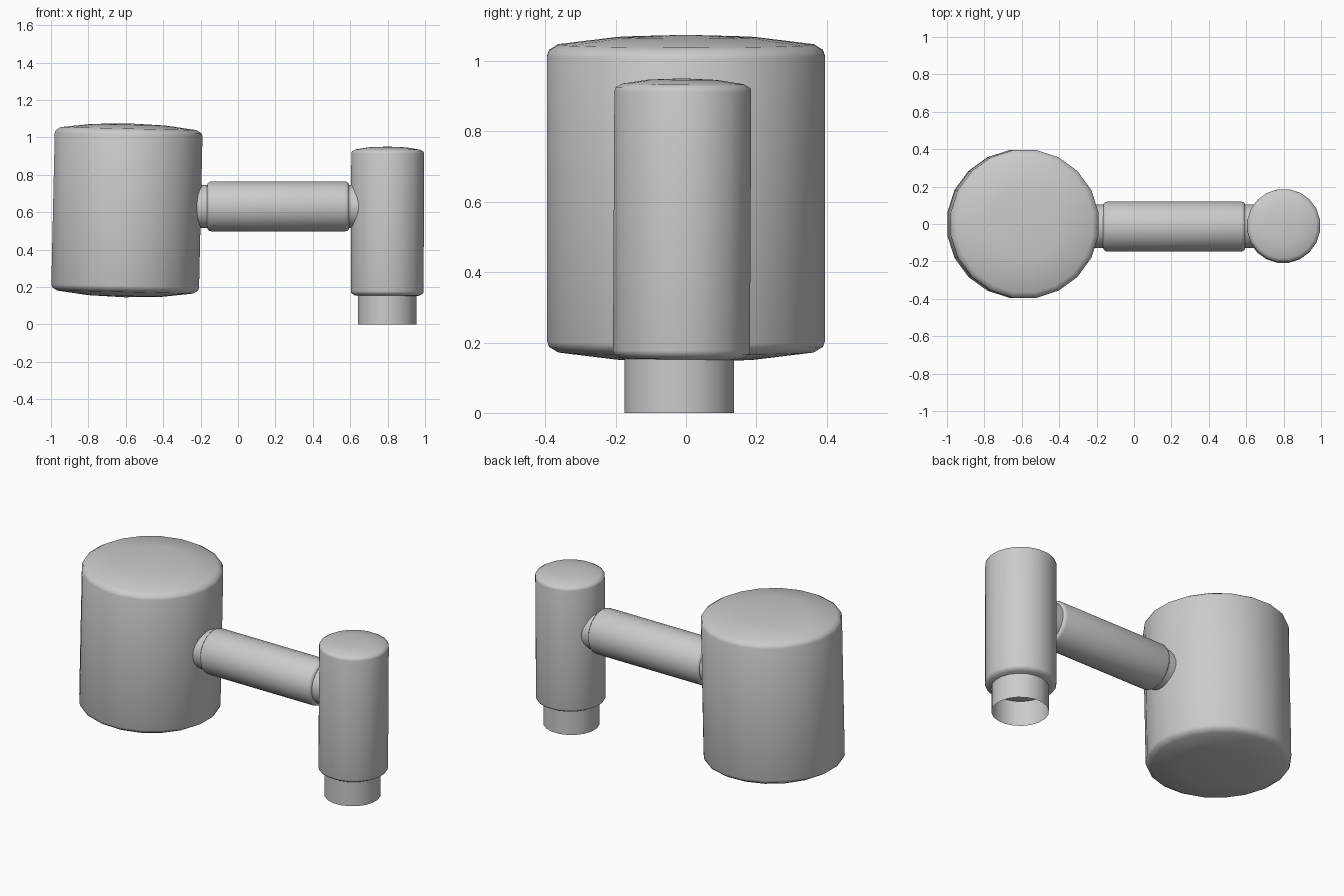
import bpy, bmesh, math
from mathutils import Euler

if "Cube" in bpy.data.objects:
    bpy.data.objects.remove(bpy.data.objects["Cube"])


def lathe(name, profile, location, tilt=(0, 0, 0), sides=20):
    """Revolve (radius, height) points about local z; zero radius closes an end."""
    bm = bmesh.new()
    rings = []
    for r, z in profile:
        if r == 0:
            rings.append([bm.verts.new((0, 0, z))])
        else:
            rings.append([bm.verts.new((r * math.cos(2 * math.pi * (i + .5) / sides),
                                        r * math.sin(2 * math.pi * (i + .5) / sides), z))
                          for i in range(sides)])
    for a, b in zip(rings, rings[1:]):
        for i in range(sides):
            j = (i + 1) % sides
            if len(a) == 1:
                bm.faces.new((a[0], b[j], b[i]))
            elif len(b) == 1:
                bm.faces.new((a[i], a[j], b[0]))
            else:
                bm.faces.new((a[i], a[j], b[j], b[i]))
    mesh = bpy.data.meshes.new(name)
    bm.to_mesh(mesh)
    bm.free()
    obj = bpy.data.objects.new(name, mesh)
    bpy.context.collection.objects.link(obj)
    obj.location = location
    obj.rotation_euler = Euler(tilt)
    bpy.ops.object.select_all(action='DESELECT')
    obj.select_set(True)
    bpy.context.view_layer.objects.active = obj
    bpy.ops.object.shade_smooth_by_angle(angle=math.radians(50))
    return obj


def capsule(half, radius, rim, dome):
    """Symmetric profile: rounded rim and a shallow domed cap."""
    top = [(radius, half - dome - rim), (radius * .985, half - dome - rim * .5),
           (radius - rim, half - dome), (radius * .5, half - dome * .25), (0, half)]
    return [(r, -z) for r, z in reversed(top)] + top


# Large tank, leaning very slightly towards the arm
lathe("large_tank", capsule(.465, .4, .032, .028), (-.594, 0, .61),
      (0, math.radians(1.3), 0))

# Small upright cylinder
lathe("small_cylinder", capsule(.406, .197, .022, .016), (.799, -.011, .545),
      (math.radians(-.3), math.radians(.2), 0))

# Open outlet pipe under the small cylinder
lathe("outlet_pipe", [(.158, 0), (.158, .16)], (.797, -.019, 0))

# Inner connecting rod, buried in both cylinders
lathe("connecting_rod", [(0, -.47), (.117, -.47), (.117, .47), (0, .47)],
      (.23, -.012, .63), (0, math.pi / 2, 0))

# Sleeve around the rod with rounded ends
sleeve_end = [(.135, .358), (.132, .37), (.122, .379), (.11, .38), (0, .38)]
lathe("arm_sleeve", [(r, -z) for r, z in reversed(sleeve_end)] + sleeve_end,
      (.215, -.014, .631), (0, math.pi / 2, 0))
